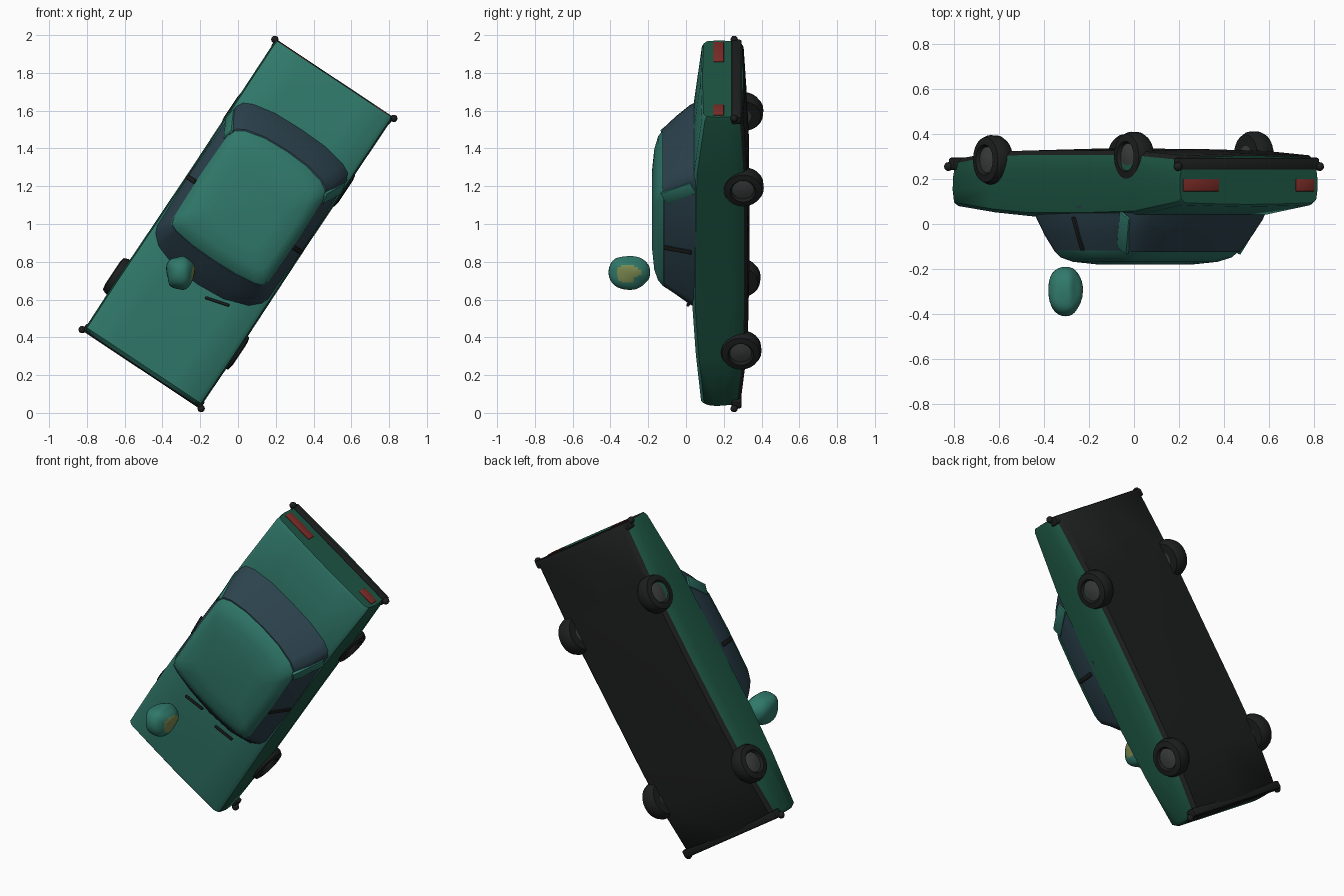
import bpy, bmesh, math
from mathutils import Matrix, Vector

if "Cube" in bpy.data.objects:
    bpy.data.objects.remove(bpy.data.objects["Cube"])

# Car frame: local x = towards the tail, local y = car side, local z = roof direction
U, V = 0.553, 0.833
CAR = Matrix(((U, -V, 0, 0), (0, 0, -1, 0), (V, U, 0, 1.0), (0, 0, 0, 1)))


def material(name, rgb):
    m = bpy.data.materials.new(name)
    m.diffuse_color = (*rgb, 1)
    m.use_nodes = True
    m.node_tree.nodes["Principled BSDF"].inputs["Base Color"].default_value = m.diffuse_color
    return m


TEAL = material("teal paint", (0.03, 0.19, 0.145))
GREEN = material("dark green paint", (0.012, 0.09, 0.055))
GLASS = material("window glass", (0.025, 0.055, 0.075))
BLACK = material("black", (0.012, 0.013, 0.013))
HUB = material("hub grey", (0.05, 0.053, 0.053))
RED = material("lamp red", (0.2, 0.025, 0.02))
GOLD = material("ornament gold", (0.2, 0.25, 0.08))


def finish(name, bm, mats, pick=None, frame=CAR, bevel=0, angle=40):
    bmesh.ops.recalc_face_normals(bm, faces=bm.faces)
    if bevel:
        bmesh.ops.bevel(bm, geom=bm.edges[:], offset=bevel, segments=2,
                        affect='EDGES', profile=0.5)
    bm.normal_update()
    for f in bm.faces:
        f.material_index = pick(f) if pick else 0
    me = bpy.data.meshes.new(name)
    bm.to_mesh(me)
    bm.free()
    me.transform(frame)
    for m in mats:
        me.materials.append(m)
    ob = bpy.data.objects.new(name, me)
    bpy.context.collection.objects.link(ob)
    bpy.ops.object.select_all(action='DESELECT')
    ob.select_set(True)
    bpy.context.view_layer.objects.active = ob
    bpy.ops.object.shade_smooth_by_angle(angle=math.radians(angle))
    return ob


def loft(name, rings, mats, **kw):
    bm = bmesh.new()
    rows = [[bm.verts.new(p) for p in r] for r in rings]
    n = len(rows[0])
    for r, s in zip(rows, rows[1:]):
        for i in range(n):
            bm.faces.new((r[i], r[(i + 1) % n], s[(i + 1) % n], s[i]))
    bm.faces.new(rows[0])
    bm.faces.new(rows[-1])
    return finish(name, bm, mats, **kw)


def box(name, lo, hi, mat, bevel=0.008):
    lo, hi = Vector(lo), Vector(hi)
    bm = bmesh.new()
    bmesh.ops.create_cube(bm, size=1, matrix=Matrix.Translation((lo + hi) / 2)
                          @ Matrix.Diagonal((*(hi - lo), 1)))
    return finish(name, bm, [mat], bevel=bevel)


def beam(name, p, q, wide, thick, mat):
    p, q = Vector(p), Vector(q)
    d = (q - p).normalized()
    side = Vector((1, 0, 0)) - d * d.x
    side.normalize()
    out = d.cross(side)
    m = Matrix((side * wide, out * thick, q - p)).transposed().to_4x4()
    m.translation = (p + q) / 2
    bm = bmesh.new()
    bmesh.ops.create_cube(bm, size=1, matrix=m)
    return finish(name, bm, [mat], bevel=0.005)


# Body shell: cross-sections (x, half width, top, bottom)
def section(x, w, top, bot):
    half = [(w * 0.5, top), (w - 0.03, top - 0.004), (w - 0.008, top - 0.02),
            (w, (top + bot) / 2 + 0.03), (w - 0.003, bot + 0.08),
            (w - 0.014, bot + 0.02), (w - 0.035, bot)]
    return ([(x, 0, top + 0.003)] + [(x, y, z) for y, z in half] + [(x, 0, bot - 0.008)]
            + [(x, -y, z) for y, z in reversed(half)])


def paint(f):
    return 0 if f.normal.z > 0.5 else 2 if f.normal.z < -0.5 else 1


stations = [(-0.92, 0.356, -0.098, -0.275), (-0.9, 0.370, -0.076, -0.29),
            (-0.6, 0.373, -0.048, -0.322), (-0.3, 0.371, -0.03, -0.327),
            (0.1, 0.369, -0.03, -0.327), (0.55, 0.371, -0.038, -0.325),
            (0.9, 0.373, -0.080, -0.305), (0.922, 0.368, -0.09, -0.295)]
loft("body", [section(*s) for s in stations], [TEAL, GREEN, BLACK], pick=paint)


# Cabin: rounded outlines stacked in height (z, front, rear, half width, front bow, rear bow)
def outline(z, front, rear, w, fb, rb):
    mid = (front + rear) / 2
    half = [(front + 0.12 * fb, 0.45 * w), (front + 0.55 * fb, 0.82 * w),
            (front + fb, 0.96 * w), (front + fb + 0.04, w), (mid, 1.02 * w),
            (rear - rb - 0.04, w), (rear - rb, 0.95 * w), (rear - 0.55 * rb, 0.8 * w),
            (rear - 0.12 * rb, 0.45 * w)]
    return ([(front, 0, z)] + [(x, y, z) for x, y in half] + [(rear, 0, z)]
            + [(x, -y, z) for x, y in reversed(half)])


loft("glasshouse", [outline(-0.08, -0.42, 0.625, 0.357, 0.12, 0.055),
                    outline(-0.02, -0.375, 0.59, 0.349, 0.1, 0.055),
                    outline(0.05, -0.31, 0.535, 0.330, 0.07, 0.055),
                    outline(0.125, -0.235, 0.47, 0.300, 0.035, 0.055)], [GLASS])
loft("roof", [outline(0.11, -0.235, 0.472, 0.300, 0.035, 0.06),
              outline(0.118, -0.238, 0.472, 0.304, 0.035, 0.06),
              outline(0.148, -0.205, 0.435, 0.288, 0.03, 0.06),
              outline(0.168, -0.16, 0.375, 0.25, 0.03, 0.06),
              outline(0.181, -0.07, 0.27, 0.16, 0.03, 0.05)], [TEAL])

# Pillars and wipers
for s, side in ((1, "left"), (-1, "right")):
    beam(f"rear_pillar_{side}", (0.465, s * 0.354, -0.04), (0.365, s * 0.303, 0.118), 0.07, 0.018, TEAL)
    beam(f"middle_pillar_{side}", (0.06, s * 0.364, -0.03), (0.06, s * 0.314, 0.118), 0.025, 0.012, BLACK)
    beam(f"wiper_{side}", (-0.42, s * 0.12 + 0.05, -0.026), (-0.385, s * 0.12 - 0.08, -0.01), 0.015, 0.015, BLACK)

# Bumpers with small corner tips
for s, end in ((-1, "front"), (1, "rear")):
    x0, x1 = sorted((s * 0.88, s * 0.927))
    box(f"{end}_bumper", (x0, -0.376, -0.295), (x1, 0.376, -0.24), BLACK, 0.01)
    for t, side in ((1, "left"), (-1, "right")):
        bm = bmesh.new()
        bmesh.ops.create_icosphere(bm, subdivisions=2, radius=0.02, matrix=Matrix.Translation(
            (s * 0.922, t * 0.378, -0.255)))
        finish(f"{end}_bumper_tip_{side}", bm, [BLACK])

# Tail lamps and front grille
box("tail_lamp_left", (0.89, 0.16, -0.2), (0.926, 0.35, -0.145), RED, 0.003)
box("tail_lamp_right", (0.89, -0.35, -0.2), (0.926, -0.25, -0.145), RED, 0.003)
box("grille", (-0.924, -0.31, -0.23), (-0.9, 0.31, -0.15), BLACK, 0.003)


# Wheels: revolved tyre profile with a hub disc
def wheel(name, x, y, z, side):
    prof = [(0.045, -0.05), (0.095, -0.05), (0.108, -0.03), (0.11, 0.01),
            (0.1, 0.034), (0.068, 0.04), (0.058, 0.026), (0.02, 0.034)]
    n = 24
    rings = [[(x + r * math.cos(2 * math.pi * i / n), y + side * d,
               z + r * math.sin(2 * math.pi * i / n)) for i in range(n)] for r, d in prof]

    def pick(f):
        c = f.calc_center_median()
        return 1 if math.hypot(c.x - x, c.z - z) < 0.062 else 0
    loft(name, rings, [BLACK, HUB], pick=pick, angle=50)


wheel("front_wheel_left", -0.585, 0.37, -0.285, 1)
wheel("front_wheel_right", -0.57, -0.35, -0.29, -1)
wheel("rear_wheel_left", 0.495, 0.335, -0.3, 1)
wheel("rear_wheel_right", 0.46, -0.34, -0.302, -1)

# Floating lumpy ornament above the bonnet (world frame)
bm = bmesh.new()
bmesh.ops.create_uvsphere(bm, u_segments=32, v_segments=24, radius=1)
for v in bm.verts:
    c = v.co
    k = 1 + 0.05 * math.sin(5 * c.z + 2 * c.y) + 0.03 * math.sin(7 * c.x)
    sq = [math.copysign(abs(t) ** 0.9, t) for t in c]
    v.co = Vector((-0.305 + 0.075 * k * sq[0], -0.3 + 0.11 * sq[1], 0.745 + 0.088 * k * sq[2]))
finish("ornament", bm, [TEAL, GOLD], frame=Matrix.Identity(4), angle=60,
       pick=lambda f: 1 if f.normal.x > 0.9 else 0)
